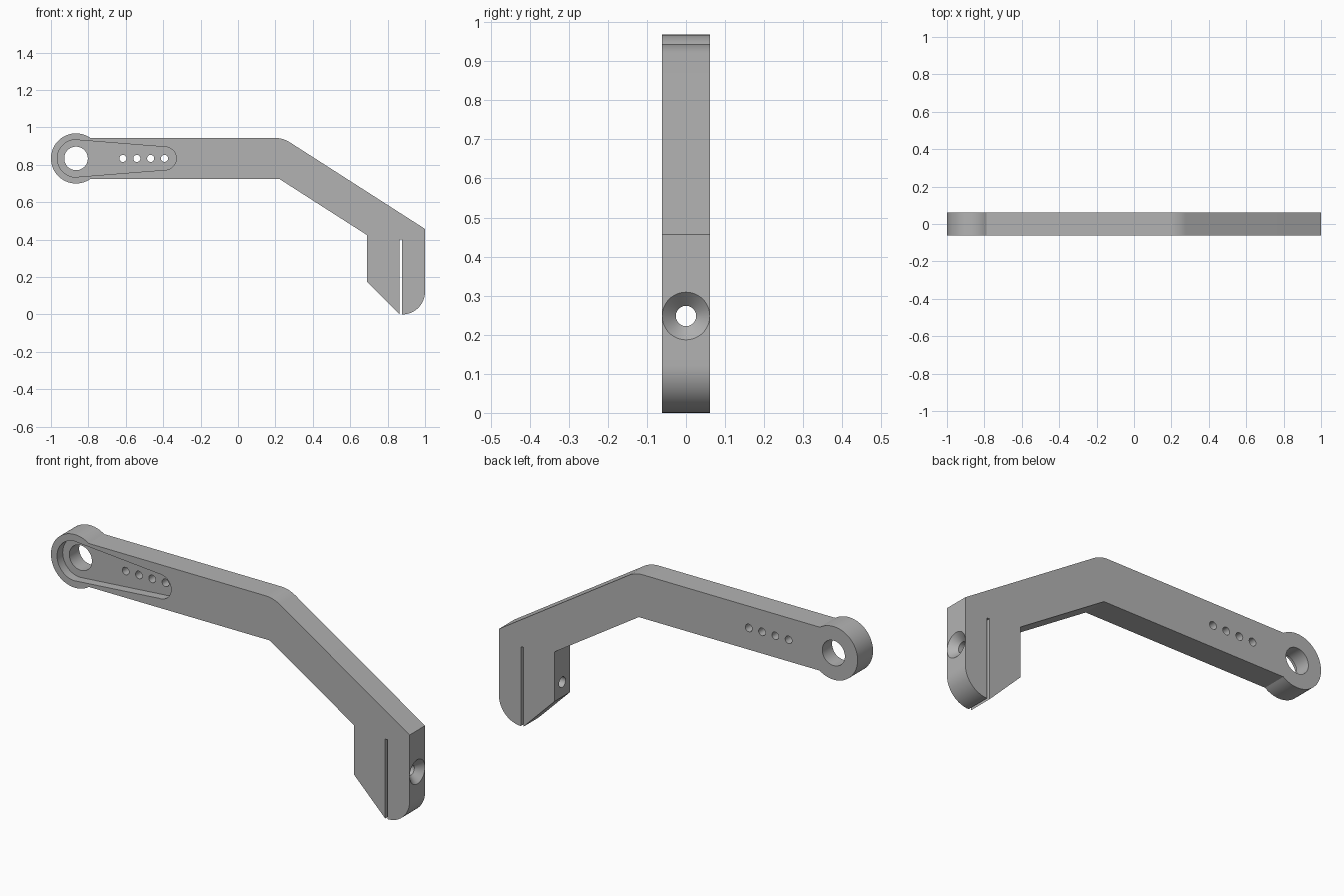
import bpy, bmesh, math
from mathutils import Matrix, Vector

if "Cube" in bpy.data.objects:
    bpy.data.objects.remove(bpy.data.objects["Cube"])

HALF = 0.0615                 # half thickness of the arm
EYE = (-0.866, 0.834)         # centre of the round end
EYE_R = 0.134
TOP, BOTTOM = 0.944, 0.725    # straight bar edges

grey = bpy.data.materials.new("grey")
grey.diffuse_color = (0.45, 0.45, 0.45, 1)
grey.use_nodes = True
grey.node_tree.nodes["Principled BSDF"].inputs["Base Color"].default_value = grey.diffuse_color


def arc(c, r, a0, a1, n):
    """Points on an arc in the XZ plane, angles in radians."""
    return [(c[0] + r * math.cos(a0 + (a1 - a0) * i / n),
             c[1] + r * math.sin(a0 + (a1 - a0) * i / n)) for i in range(n + 1)]


def prism(name, pts, y0, y1):
    """Extrude an XZ outline from y0 to y1."""
    bm = bmesh.new()
    face = bm.faces.new([bm.verts.new((x, y0, z)) for x, z in pts])
    ext = bmesh.ops.extrude_face_region(bm, geom=[face])
    moved = [v for v in ext["geom"] if isinstance(v, bmesh.types.BMVert)]
    bmesh.ops.translate(bm, verts=moved, vec=(0, y1 - y0, 0))
    bmesh.ops.recalc_face_normals(bm, faces=bm.faces)
    return finish(name, bm)


def lathe_x(name, profile, centre, n=48):
    """Solid of revolution about the X axis from (x, radius) pairs."""
    bm = bmesh.new()
    rings = [[bm.verts.new((x, centre[0] + r * math.cos(math.tau * i / n),
                            centre[1] + r * math.sin(math.tau * i / n)))
              for i in range(n)] for x, r in profile]
    for a, b in zip(rings, rings[1:]):
        for i in range(n):
            j = (i + 1) % n
            bm.faces.new((a[i], a[j], b[j], b[i]))
    bm.faces.new(rings[0])
    bm.faces.new(rings[-1])
    bmesh.ops.recalc_face_normals(bm, faces=bm.faces)
    return finish(name, bm)


def finish(name, bm):
    mesh = bpy.data.meshes.new(name)
    bm.to_mesh(mesh)
    bm.free()
    mesh.materials.append(grey)
    ob = bpy.data.objects.new(name, mesh)
    bpy.context.collection.objects.link(ob)
    return ob


# Arm outline: round end, straight bar, bend, sloping bar, slit clamp foot
a_top = math.asin((TOP - EYE[1]) / EYE_R)
a_bot = math.asin((BOTTOM - EYE[1]) / EYE_R) + math.tau
slope = math.atan2(0.944 - 0.457, 1.0 - 0.24)
bend_r = 0.15
bend_x = 0.24 - bend_r * math.tan(slope / 2)

outline = arc(EYE, EYE_R, a_bot, a_top, 56)
outline += arc((bend_x, TOP - bend_r), bend_r, math.pi / 2, math.pi / 2 - slope, 10)
outline += [(1.0, 0.457)]
outline += arc((0.878, 0.122), 0.122, 0, -math.pi / 2, 20)
outline += [(0.878, 0.40), (0.864, 0.40), (0.864, 0.0)]
outline += [(0.69, 0.174), (0.69, 0.424), (0.22, BOTTOM)]
arm = prism("bent_arm", outline, -HALF, HALF)

# Tapered recess on the front
tip = (-0.392, EYE[1])
lean = math.acos((0.10 - 0.062) / (tip[0] - EYE[0]))
recess = arc(EYE, 0.10, math.pi - lean, math.tau - (math.pi - lean), 40)
recess += arc(tip, 0.062, -(math.pi - lean), math.pi - lean, 24)
cutters = [prism("recess_cutter", recess, -HALF - 0.05, -HALF + 0.045)]

# Shaft hole and the row of small holes
cutters.append(prism("shaft_cutter", arc(EYE, 0.063, 0, math.tau, 48)[:-1], -0.2, 0.2))
for i in range(4):
    hole = arc((-0.615 + 0.074 * i, EYE[1]), 0.019, 0, math.tau, 24)[:-1]
    cutters.append(prism("small_hole_cutter", hole, -0.2, 0.2))

# Countersunk clamp screw hole
cutters.append(lathe_x("screw_cutter", [(0.6, 0.026), (0.965, 0.026),
                                        (1.0, 0.061), (1.01, 0.071)], (0, 0.248)))

# Cut everything out of the arm
bpy.context.view_layer.objects.active = arm
arm.select_set(True)
for cutter in cutters:
    mod = arm.modifiers.new("cut", 'BOOLEAN')
    mod.operation = 'DIFFERENCE'
    mod.solver = 'EXACT'
    mod.object = cutter
    bpy.ops.object.modifier_apply(modifier=mod.name)
    bpy.data.objects.remove(cutter)

bpy.ops.object.shade_smooth_by_angle(angle=math.radians(25))
